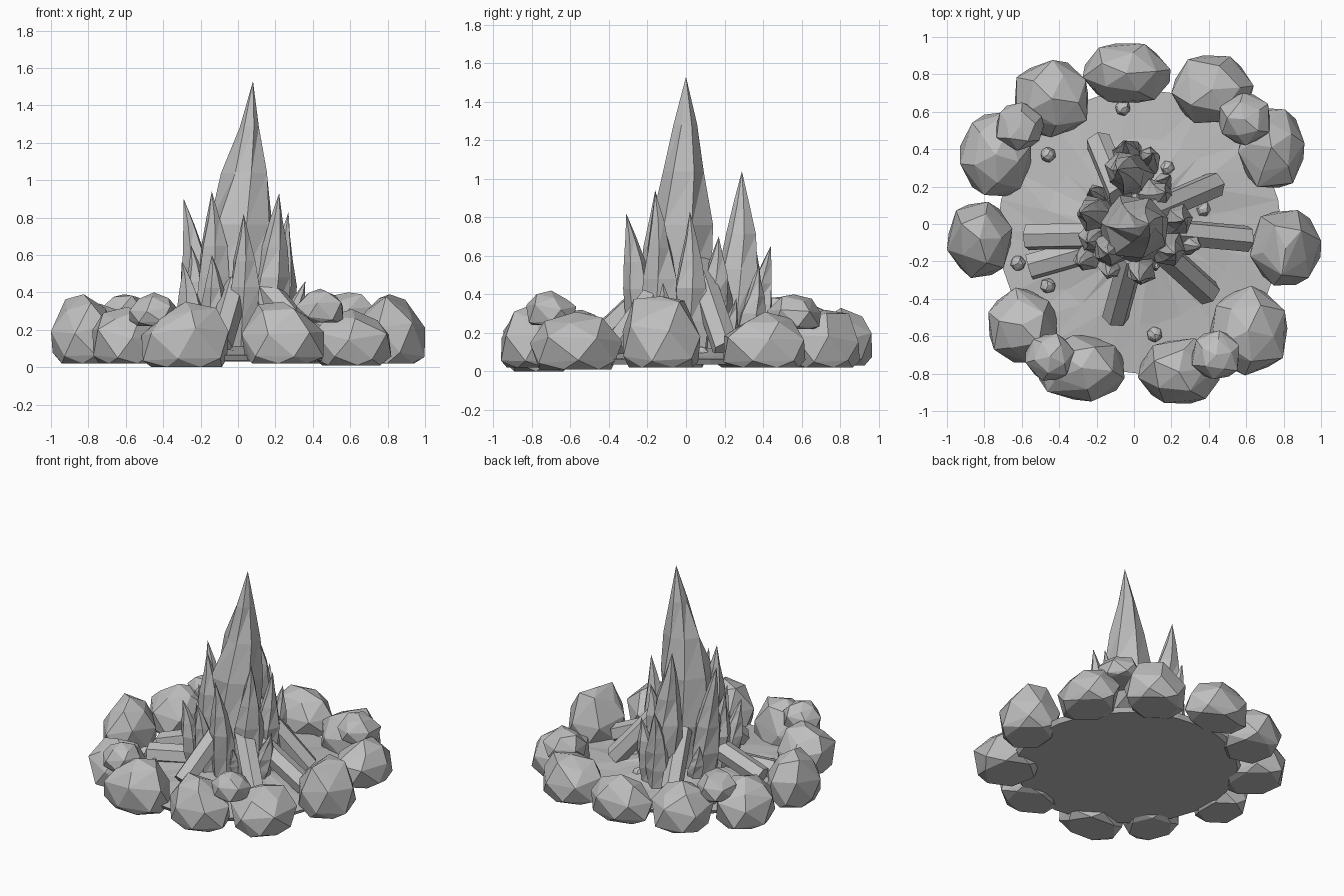
import bpy, bmesh, math, random
from mathutils import Vector

random.seed(7)
cube = bpy.data.objects.get("Cube")
if cube:
    bpy.data.objects.remove(cube, do_unlink=True)

# One plain grey for everything
grey = bpy.data.materials.new("stone_grey")
grey.use_nodes = True
COLOUR = (0.52, 0.52, 0.52, 1)
grey.diffuse_color = COLOUR
grey.node_tree.nodes["Principled BSDF"].inputs["Base Color"].default_value = COLOUR


def finish(bm, name):
    bmesh.ops.recalc_face_normals(bm, faces=bm.faces[:])
    mesh = bpy.data.meshes.new(name)
    bm.to_mesh(mesh)
    bm.free()
    mesh.materials.append(grey)
    obj = bpy.data.objects.new(name, mesh)
    bpy.context.collection.objects.link(obj)


def ring(center, rx, ry, sides, turn=0.0, jitter=0.0):
    pts = []
    for i in range(sides):
        a = math.tau * i / sides + turn
        k = 1 + random.uniform(-jitter, jitter)
        pts.append(Vector(center) + Vector((rx * k * math.cos(a), ry * k * math.sin(a), 0)))
    return pts


def loft(rings, name):
    """Skin equal-sized rings; single-point rings close to a tip."""
    bm = bmesh.new()
    loops = [[bm.verts.new(p) for p in r] for r in rings]
    for low, high in zip(loops, loops[1:]):
        n = len(low)
        for i in range(n):
            j = (i + 1) % n
            if len(high) == 1:
                bm.faces.new((low[i], low[j], high[0]))
            else:
                bm.faces.new((low[i], low[j], high[j]))
                bm.faces.new((low[i], high[j], high[i]))
    bm.faces.new(loops[0][::-1])
    finish(bm, name)


def rock(name, x, y, rx, ry, z0, z1):
    """Angular boulder with a flat underside, from the hull of twisted rings."""
    h = z1 - z0
    turn = random.uniform(0, math.tau)
    pts = [Vector((x, y, z1))]
    for f, scale, sides, wobble in ((0, .78, 6, 0), (.12, .98, 6, .03),
                                    (.52, 1.03, 6, .06), (.86, .66, 5, .08)):
        turn += .4
        for p in ring((x, y, z0 + f * h), rx * scale, ry * scale, sides, turn, .05):
            p.z += random.uniform(-wobble, wobble) * h * 1.5
            # keep each stone inside its own footprint
            p.x = min(max(p.x, x - rx), x + rx)
            p.y = min(max(p.y, y - ry), y + ry)
            pts.append(p)
    bm = bmesh.new()
    for p in pts:
        bm.verts.new(p)
    bmesh.ops.convex_hull(bm, input=bm.verts[:])
    loose = [v for v in bm.verts if not v.link_faces]
    bmesh.ops.delete(bm, geom=loose, context='VERTS')
    finish(bm, name)


def flame(name, base, tip, r, sides=6):
    """Tapered tongue of fire leaning from its base to its tip."""
    base, tip = Vector(base), Vector(tip)
    rings, turn = [], random.uniform(0, math.tau)
    for t, k in ((0, .9), (.24, 1.03), (.47, .92), (.66, .63), (.83, .32)):
        c = base.lerp(tip, t ** 1.5)
        c.z = base.z + (tip.z - base.z) * t
        rings.append(ring(c, r * k, r * k, sides, turn, .16))
        turn += .15
    loft(rings + [[tip]], name)


def log(name, outer, inner, r=.072):
    """Six-sided log laid between two points."""
    a, b = Vector(outer), Vector(inner)
    q = (b - a).to_track_quat('Z', 'Y')
    bm = bmesh.new()
    low, high = [[bm.verts.new(c + q @ p) for p in ring((0, 0, 0), r, r, 6, .3)]
                 for c in (a, b)]
    for i in range(6):
        j = (i + 1) % 6
        bm.faces.new((low[i], low[j], high[j], high[i]))
    bm.faces.new(low)
    bm.faces.new(high)
    finish(bm, name)


# Ground: low, slightly uneven mound
ground = []
for radius, z, bump in ((.74, .035, 0), (.76, .065, 0), (.5, .085, .01), (.2, .12, .01)):
    pts = ring((.03, -.04, z), radius, radius, 28)
    for p in pts:
        p.z += random.uniform(-bump, bump)
    ground.append(pts)
loft(ground + [[Vector((.03, -.04, .14))]], "ground_mound")

# Ring of boulders: x, y, half width, half depth, bottom, top
boulders = [
    (-.825, -.08, .175, .21, .02, .39), (-.74, .37, .19, .23, .02, .34),
    (-.44, .67, .21, .21, .02, .34), (-.04, .805, .235, .165, .03, .33),
    (.42, .72, .22, .19, .02, .32), (.735, .41, .18, .22, .02, .31),
    (.81, -.13, .19, .21, .02, .39), (.61, -.57, .21, .24, .01, .31),
    (.24, -.79, .22, .18, .02, .35), (-.28, -.77, .24, .18, 0, .35),
    (-.6, -.54, .19, .2, .02, .32)]
for i, (x, y, rx, ry, low, top) in enumerate(boulders):
    rock(f"boulder_{i + 1}", x, y, rx, ry, low, top)

# Smaller stones resting on the boulders
for i, (x, y, r, top) in enumerate([(-.61, .52, .13, .39), (.59, .56, .14, .4),
                                    (.44, -.7, .13, .42), (-.45, -.71, .13, .4)]):
    rock(f"stacked_stone_{i + 1}", x, y, r, r, top - .18, top)

# Pebbles on the ground
for i, (x, y) in enumerate([(-.46, .37), (-.46, -.33), (.11, -.59), (-.62, -.21),
                            (-.06, .62), (.37, .08), (.18, .3)]):
    rock(f"pebble_{i + 1}", x, y, .04, .04, .06, .13)

# Logs leaning in to the fire
for i, (outer, inner) in enumerate([
        ((-.1, -.5, .12), (-.01, -.17, .43)), ((.43, .21, .11), (.08, .06, .55)),
        ((.61, -.08, .12), (.08, -.03, .38)), ((-.57, -.07, .12), (-.08, -.06, .3)),
        ((-.56, -.23, .11), (-.1, -.1, .15)), ((.4, -.37, .12), (.08, -.08, .5)),
        ((-.19, .44, .12), (-.07, .15, .42))]):
    log(f"log_{i + 1}", outer, inner)

# Main flame and the tall tongues around it
flame("main_flame", (0, -.04, .08), (.08, 0, 1.53), .185, 7)
flame("rear_flame", (-.02, .27, .08), (-.09, .29, 1.04), .125, 7)
for i, (bx, by, tx, ty, tz, r) in enumerate([
        (-.18, .05, -.29, .06, .9, .1), (-.11, -.13, -.14, -.16, .94, .11),
        (.04, -.21, .03, -.31, .82, .09), (.16, -.12, .22, -.16, .93, .105),
        (.21, .03, .27, .02, .83, .09), (-.03, .35, -.05, .44, .65, .09),
        (-.23, -.16, -.3, -.22, .57, .075), (.25, -.1, .36, -.12, .46, .07),
        (.1, .14, .17, .17, .7, .1), (-.19, -.07, -.25, -.1, .65, .09),
        (.06, .33, .1, .38, .55, .075), (-.1, -.2, -.14, -.28, .6, .08)]):
    flame(f"side_flame_{i + 1}", (bx, by, .08), (tx, ty, tz), r)

# Short licks around the foot of the fire
for i in range(10):
    a = math.tau * i / 10 + random.uniform(-.2, .2)
    c, s = math.cos(a), math.sin(a)
    flame(f"small_lick_{i + 1}", (.2 * c, .04 + .25 * s, .07),
          (.27 * c, .04 + .32 * s, random.uniform(.28, .44)), .055, 5)
